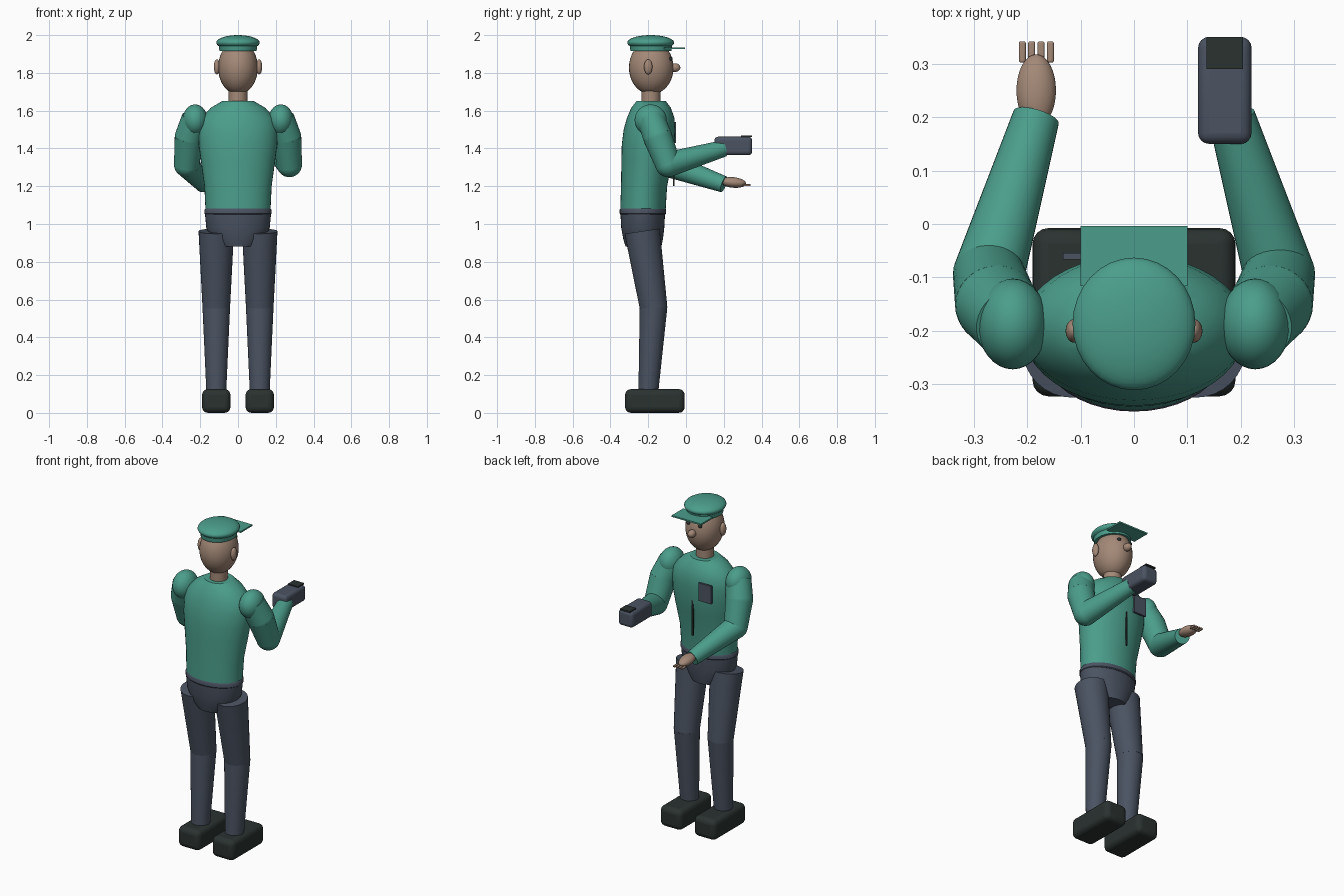
import bpy, bmesh, math
from mathutils import Vector, Matrix

if "Cube" in bpy.data.objects:
    bpy.data.objects.remove(bpy.data.objects["Cube"])


def material(name, rgb):
    m = bpy.data.materials.new(name)
    m.use_nodes = True
    m.diffuse_color = (*rgb, 1)
    m.node_tree.nodes["Principled BSDF"].inputs["Base Color"].default_value = (*rgb, 1)
    return m


GREEN = material("teal cloth", (0.07, 0.34, 0.26))
GREY = material("slate cloth", (0.07, 0.087, 0.122))
SKIN = material("skin", (0.37, 0.25, 0.185))
DARK = material("dark rubber", (0.023, 0.032, 0.03))
parts = []


def finish(name, bm, mat):
    bmesh.ops.recalc_face_normals(bm, faces=bm.faces)
    mesh = bpy.data.meshes.new(name)
    bm.to_mesh(mesh)
    bm.free()
    mesh.materials.append(mat)
    ob = bpy.data.objects.new(name, mesh)
    bpy.context.collection.objects.link(ob)
    parts.append(ob)
    return ob


def ball(name, centre, radii, mat, tilt=0):
    bm = bmesh.new()
    bmesh.ops.create_uvsphere(bm, u_segments=32, v_segments=20, radius=1)
    bm.transform(Matrix.Translation(centre) @ Matrix.Rotation(tilt, 4, "X")
                 @ Matrix.Diagonal((*radii, 1)))
    return finish(name, bm, mat)


def box(name, centre, size, mat, bevel=0):
    bm = bmesh.new()
    bmesh.ops.create_cube(bm, size=1)
    bm.transform(Matrix.Translation(centre) @ Matrix.Diagonal((*size, 1)))
    ob = finish(name, bm, mat)
    if bevel:
        mod = ob.modifiers.new("soft edges", "BEVEL")
        mod.width, mod.segments = bevel, 4
    return ob


def loft(name, rings, mat, sides=40):
    """Stack of ellipses: (z, centre y, radius x, radius y)."""
    bm = bmesh.new()
    loops = []
    for z, cy, rx, ry in rings:
        angles = [math.tau * i / sides for i in range(sides)]
        loops.append([bm.verts.new((rx * math.cos(a), cy + ry * math.sin(a), z)) for a in angles])
    for low, high in zip(loops, loops[1:]):
        for i in range(sides):
            j = (i + 1) % sides
            bm.faces.new((low[i], low[j], high[j], high[i]))
    bm.faces.new(loops[0])
    bm.faces.new(loops[-1])
    return finish(name, bm, mat)


def limb(name, points, radii, mat):
    """Tapered cylinders with round joints between them."""
    bm = bmesh.new()
    points = [Vector(p) for p in points]
    for a, b, ra, rb in zip(points, points[1:], radii, radii[1:]):
        turn = (b - a).to_track_quat("Z", "Y").to_matrix().to_4x4()
        bmesh.ops.create_cone(bm, cap_ends=True, segments=32, radius1=ra, radius2=rb,
                              depth=(b - a).length,
                              matrix=Matrix.Translation((a + b) / 2) @ turn)
    for p, r in zip(points[1:-1], radii[1:-1]):
        bmesh.ops.create_uvsphere(bm, u_segments=32, v_segments=16, radius=r,
                                  matrix=Matrix.Translation(p))
    return finish(name, bm, mat)


# Trunk
loft("shirt", [(1.07, -0.228, 0.172, 0.12), (1.2, -0.222, 0.178, 0.122),
               (1.33, -0.208, 0.196, 0.134), (1.42, -0.2, 0.208, 0.14),
               (1.5, -0.194, 0.21, 0.136), (1.56, -0.187, 0.195, 0.126),
               (1.615, -0.185, 0.145, 0.105), (1.65, -0.184, 0.085, 0.078)], GREEN)
loft("belt", [(1.05, -0.228, 0.172, 0.119), (1.055, -0.228, 0.177, 0.123),
              (1.075, -0.228, 0.177, 0.123), (1.082, -0.228, 0.172, 0.119)], GREY)
loft("hips", [(0.88, -0.225, 0.1, 0.095), (0.92, -0.227, 0.14, 0.105),
              (0.98, -0.229, 0.168, 0.114), (1.055, -0.229, 0.175, 0.118)], GREY)
box("zip", (0, -0.065, 1.325), (0.009, 0.009, 0.25), DARK)
box("pocket", (-0.09, -0.06, 1.485), (0.085, 0.012, 0.11), GREY)

# Head and cap
loft("neck", [(1.62, -0.186, 0.05, 0.05), (1.74, -0.186, 0.05, 0.05)], SKIN)
ball("head", (0, -0.184, 1.828), (0.105, 0.118, 0.142), SKIN)
ball("nose", (0, -0.058, 1.828), (0.022, 0.028, 0.023), SKIN)
loft("cap_band", [(1.915, -0.186, 0.098, 0.108), (1.945, -0.186, 0.102, 0.112)], GREEN)
ball("cap_crown", (0, -0.187, 1.96), (0.115, 0.124, 0.04), GREEN)
box("cap_visor", (0, -0.06, 1.93), (0.2, 0.112, 0.009), GREEN)

# Mirrored parts
for side, s in (("left", 1), ("right", -1)):
    ball(side + "_ear", (s * 0.112, -0.2, 1.832), (0.016, 0.022, 0.04), SKIN)
    ball(side + "_eye", (s * 0.04, -0.081, 1.875), (0.012, 0.01, 0.01), DARK)
    limb(side + "_leg", [(s * 0.115, -0.232, 0.962), (s * 0.115, -0.172, 0.56),
                         (s * 0.115, -0.2, 0.1)], [0.094, 0.073, 0.052], GREY)
    box(side + "_boot", (s * 0.115, -0.165, 0.063), (0.15, 0.315, 0.125), DARK, 0.03)
    ball(side + "_shoulder", (s * 0.227, -0.187, 1.55), (0.066, 0.085, 0.083), GREEN)
    wrist_z = 1.4 if s > 0 else 1.21
    limb(side + "_arm", [(s * 0.226, -0.187, 1.56), (s * 0.258, -0.15, 1.46),
                         (s * 0.272, -0.095, 1.315), (s * 0.183, 0.2, wrist_z)],
         [0.072, 0.077, 0.067, 0.044], GREEN)

# Open hand
ball("right_hand", (-0.183, 0.25, 1.22), (0.037, 0.068, 0.028), SKIN, -0.1)
for i in range(4):
    box(f"finger_{i + 1}", (-0.209 + i * 0.0175, 0.322, 1.206), (0.013, 0.04, 0.012), SKIN, 0.004)

# Handheld device
box("device_body", (0.17, 0.25, 1.413), (0.1, 0.2, 0.098), GREY, 0.02)
box("device_screen", (0.17, 0.32, 1.464), (0.068, 0.06, 0.008), DARK)

# Smooth shading with sharp edges kept
bpy.ops.object.select_all(action="DESELECT")
for ob in parts:
    ob.select_set(True)
bpy.context.view_layer.objects.active = parts[0]
bpy.ops.object.shade_smooth_by_angle(angle=math.radians(35))
